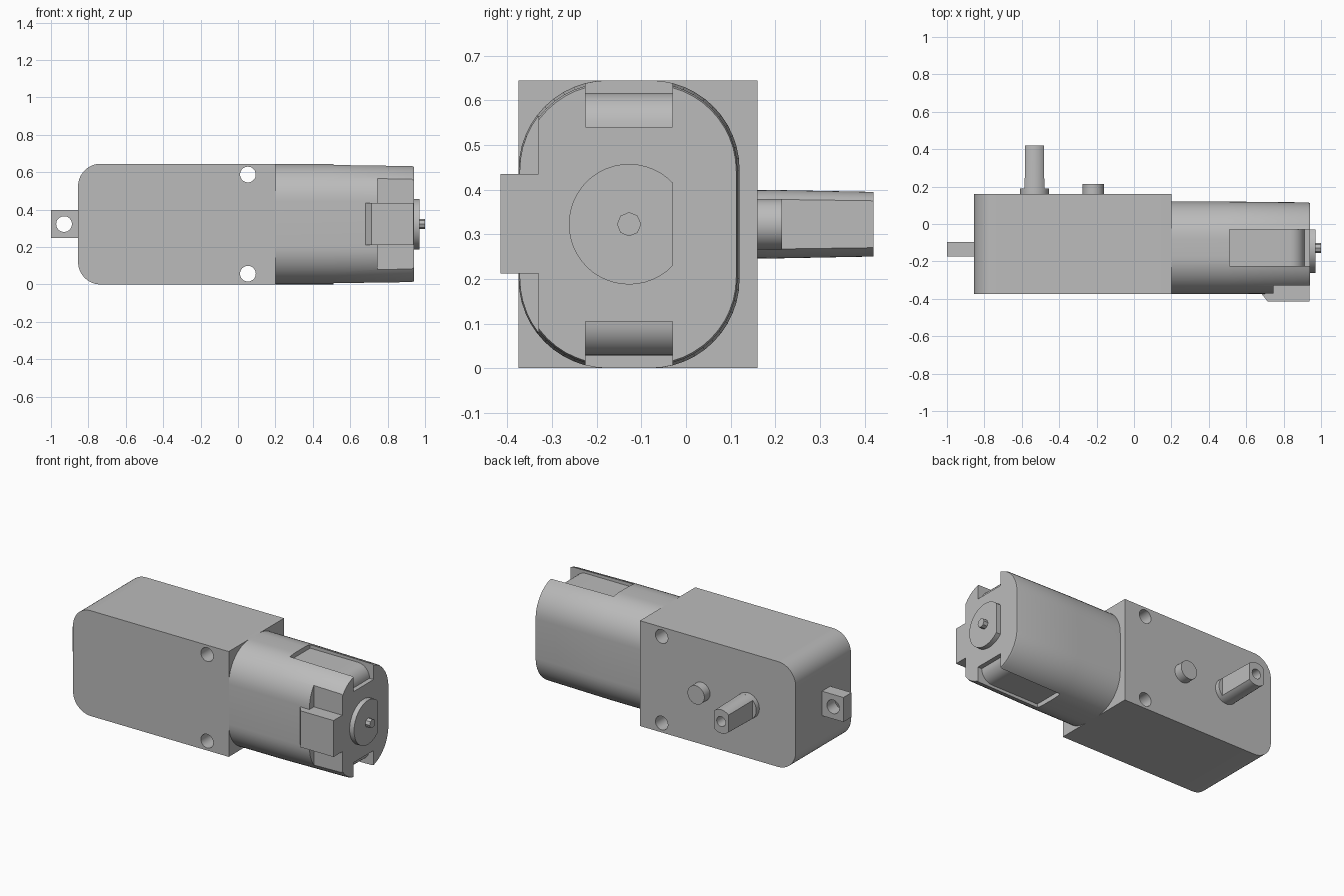
import bpy, bmesh, math
from mathutils import Vector

if "Cube" in bpy.data.objects:
    bpy.data.objects.remove(bpy.data.objects["Cube"])

grey = bpy.data.materials.new("plastic grey")
grey.use_nodes = True
colour = (0.5, 0.5, 0.5, 1)
grey.diffuse_color = colour
grey.node_tree.nodes["Principled BSDF"].inputs["Base Color"].default_value = colour

MID_Z = 0.3225   # height of the centre line
MID_Y = -0.1275  # depth of the motor axis


def arc(cx, cy, r, start, end, steps=12):
    angles = [math.radians(start + (end - start) * i / steps) for i in range(steps + 1)]
    return [(cx + r * math.cos(a), cy + r * math.sin(a)) for a in angles]


def circle(cx, cy, r, sides=32):
    return arc(cx, cy, r, 0, 360, sides)[:-1]


def rect(a0, a1, b0, b1):
    return [(a0, b0), (a1, b0), (a1, b1), (a0, b1)]


def loft(name, axis, outline, sections):
    """Sweep an outline along x or y; sections are (position, scale) pairs."""
    cu = (min(p[0] for p in outline) + max(p[0] for p in outline)) / 2
    cv = (min(p[1] for p in outline) + max(p[1] for p in outline)) / 2
    bm = bmesh.new()
    rings = []
    for pos, s in sections:
        flat = [(cu + (u - cu) * s, cv + (v - cv) * s) for u, v in outline]
        rings.append([bm.verts.new((pos, u, v) if axis == "x" else (u, pos, v))
                      for u, v in flat])
    n = len(outline)
    for a, b in zip(rings, rings[1:]):
        for i in range(n):
            j = (i + 1) % n
            bm.faces.new((a[i], a[j], b[j], b[i]))
    bm.faces.new(rings[0])
    bm.faces.new(rings[-1])
    bmesh.ops.recalc_face_normals(bm, faces=bm.faces)
    mesh = bpy.data.meshes.new(name)
    bm.to_mesh(mesh)
    bm.free()
    mesh.materials.append(grey)
    obj = bpy.data.objects.new(name, mesh)
    bpy.context.collection.objects.link(obj)
    return obj


def prism(name, axis, outline, lo, hi):
    return loft(name, axis, outline, [(lo, 1), (hi, 1)])


def activate(obj):
    bpy.ops.object.select_all(action="DESELECT")
    obj.select_set(True)
    bpy.context.view_layer.objects.active = obj


def cut(obj, *cutters):
    activate(obj)
    for c in cutters:
        c.hide_render = True
        mod = obj.modifiers.new("cut", "BOOLEAN")
        mod.operation = "DIFFERENCE"
        mod.solver = "EXACT"
        mod.object = c
        bpy.ops.object.modifier_apply(modifier=mod.name)
        bpy.data.objects.remove(c)


# Gearbox: rounded at the far end, square where the motor joins
r = 0.12
outline = ([(0.2, 0), (0.2, 0.645)]
           + arc(-0.855 + r, 0.645 - r, r, 90, 180)
           + arc(-0.855 + r, r, r, 180, 270))
gearbox = prism("gearbox", "y", outline, -0.375, 0.16)
cut(gearbox, *[prism("screw_cutter", "y", circle(0.053, MID_Z + s * 0.265, 0.042), -1, 1)
               for s in (-1, 1)])

# Mounting tab with its hole
tab = prism("mounting_tab", "y", rect(-1, -0.85, 0.248, 0.398), -0.175, -0.095)
cut(tab, prism("tab_cutter", "y", circle(-0.93, MID_Z, 0.042), -1, 1))

# Output shaft: round collar, then a tapered shaft with two flats
SHAFT_X = -0.532
collar = prism("shaft_collar", "y", circle(SHAFT_X, MID_Z, 0.077), 0.15, 0.19)
flat = math.degrees(math.acos(0.053 / 0.077))
outline = (arc(SHAFT_X, MID_Z, 0.077, flat, 180 - flat)
           + arc(SHAFT_X, MID_Z, 0.077, 180 + flat, 360 - flat))
shaft = loft("output_shaft", "y", outline, [(0.18, 1), (0.42, 0.94)])
cut(shaft, prism("bore_cutter", "y", circle(SHAFT_X, MID_Z, 0.03), 0.3, 0.5))

# Locating peg
peg = prism("locating_peg", "y", circle(-0.218, MID_Z, 0.057), 0.15, 0.215)

# Motor housing: rounded section, slightly drafted
r = 0.2
outline = (arc(0.12 - r, 0.645 - r, r, 0, 90) + arc(-0.375 + r, 0.645 - r, r, 90, 180)
           + arc(-0.375 + r, r, r, 180, 270) + arc(0.12 - r, r, r, 270, 360))
motor = loft("motor_housing", "x", outline,
             [(0.19, 1), (0.5, 1), (0.93, 0.982), (0.94, 0.97)])

# Slots above and below, dropping in a curve at the end, and a flat at the front
slot = ([(0.51, 0.8), (0.51, 0.617)]
        + arc(0.835, 0.54, 0.077, 90, 0, 8) + [(1.1, 0.54), (1.1, 0.8)])
mirrored = [(x, 2 * MID_Z - z) for x, z in slot]
cut(motor,
    prism("top_slot_cutter", "y", slot, -0.225, -0.03),
    prism("bottom_slot_cutter", "y", mirrored, -0.225, -0.03),
    prism("front_flat_cutter", "y", rect(0.745, 1.1, -0.2, 0.9), -0.6, -0.33))

# Retaining clip with a sloped back
bm_profile = [(0.68, -0.375), (0.715, -0.415), (0.94, -0.415), (0.94, -0.32), (0.68, -0.32)]
clip = prism("retaining_clip", "x", rect(-0.415, -0.32, 0.212, 0.435), 0.68, 0.938)
for v in clip.data.vertices:
    if v.co.x < 0.7 and v.co.y < -0.4:
        v.co.x = 0.715
    elif v.co.x < 0.7:
        v.co.x = 0.64
        

# End bearing with one flat side, and the motor pin
flat = math.degrees(math.acos(0.0975 / 0.135))
bearing = prism("end_bearing", "x", arc(MID_Y, MID_Z, 0.135, flat, 360 - flat, 36), 0.93, 0.97)
pin = prism("motor_pin", "x", circle(MID_Y, MID_Z, 0.027, 8), 0.96, 1.0)

# Smooth the round sides and keep the edges sharp
for obj in (gearbox, tab, collar, shaft, peg, motor, clip, bearing, pin):
    activate(obj)
    bpy.ops.object.shade_smooth_by_angle(angle=math.radians(30))
